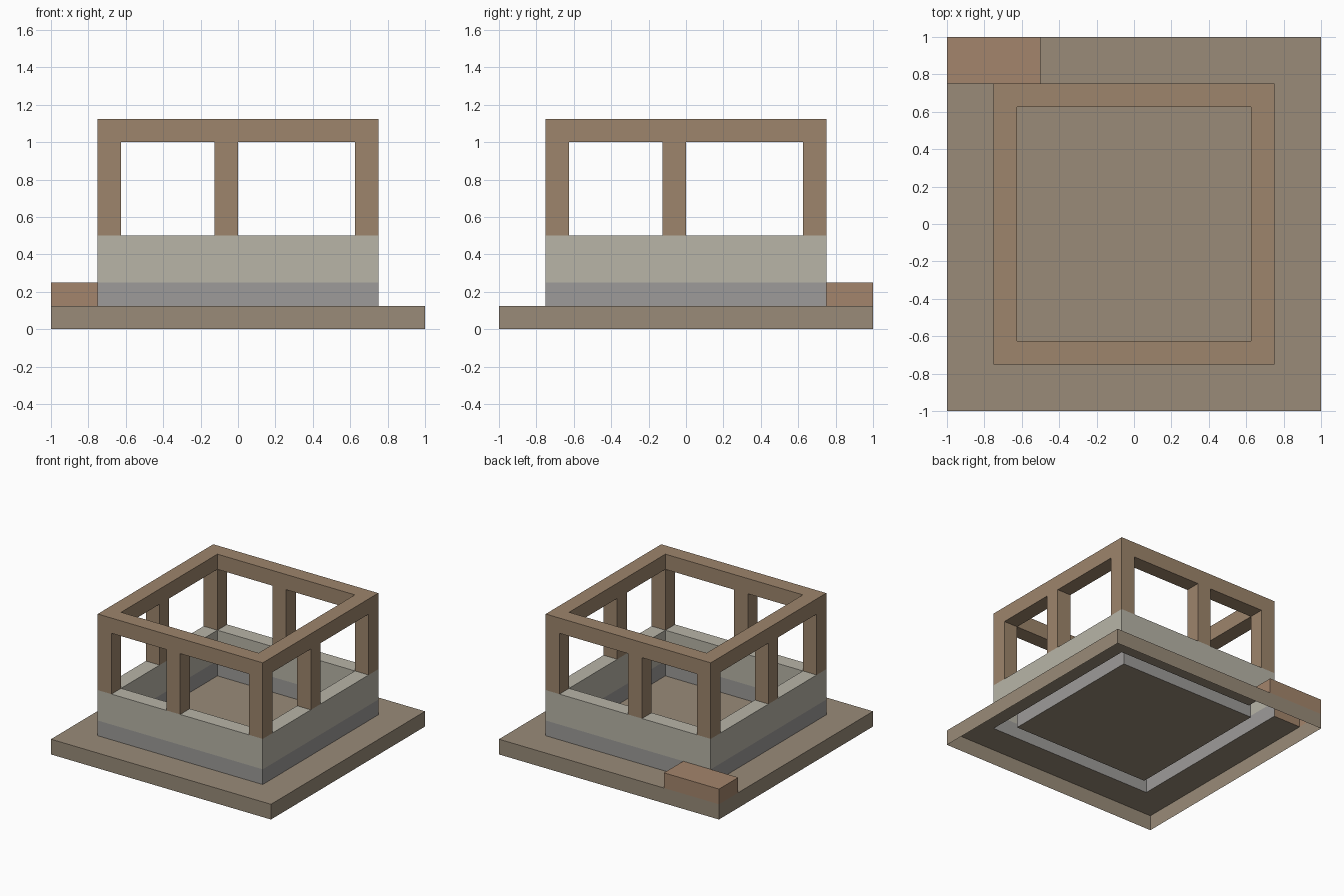
import bpy, bmesh

if "Cube" in bpy.data.objects:
    bpy.data.objects.remove(bpy.data.objects["Cube"])

O, I = 0.75, 0.625            # outer and inner half-width of the walls
FLOOR, COURSE, SILL, HEAD, TOP = 0.125, 0.25, 0.5, 1.0, 1.125
SIDES = "lrfb"                # left, right, front, back (t = top, d = down)


def box(lo, hi, faces=SIDES, flip=False):
    """Quads for the chosen faces of a box."""
    (x0, y0, z0), (x1, y1, z1) = lo, hi
    table = {
        "l": [(x0, y1, z0), (x0, y0, z0), (x0, y0, z1), (x0, y1, z1)],
        "r": [(x1, y0, z0), (x1, y1, z0), (x1, y1, z1), (x1, y0, z1)],
        "f": [(x0, y0, z0), (x1, y0, z0), (x1, y0, z1), (x0, y0, z1)],
        "b": [(x1, y1, z0), (x0, y1, z0), (x0, y1, z1), (x1, y1, z1)],
        "t": [(x0, y0, z1), (x1, y0, z1), (x1, y1, z1), (x0, y1, z1)],
        "d": [(x0, y1, z0), (x1, y1, z0), (x1, y0, z0), (x0, y0, z0)],
    }
    return [table[f][::-1] if flip else table[f] for f in faces]


def flat(x0, y0, x1, y1, z, up=True):
    return box((x0, y0, z), (x1, y1, z), "t" if up else "d")


def tube(z0, z1, outer_faces=SIDES):
    """Outer and inner skins of the square wall ring."""
    return (box((-O, -O, z0), (O, O, z1), outer_faces)
            + box((-I, -I, z0), (I, I, z1), flip=True))


def gaps(z, up):
    """Strips along the ring between the posts."""
    quads = []
    for a, b in ((-I, -0.125), (0, I)):
        for c, d in ((-O, -I), (I, O)):
            quads += flat(a, c, b, d, z, up) + flat(c, a, d, b, z, up)
    return quads


def make(name, quads, mat):
    bm = bmesh.new()
    for q in quads:
        bm.faces.new([bm.verts.new(p) for p in q])
    bmesh.ops.remove_doubles(bm, verts=bm.verts, dist=1e-5)
    me = bpy.data.meshes.new(name)
    bm.to_mesh(me)
    bm.free()
    me.materials.append(mat)
    bpy.context.collection.objects.link(bpy.data.objects.new(name, me))


def colour(name, r, g, b):
    m = bpy.data.materials.new(name)
    m.diffuse_color = (r, g, b, 1)
    m.use_nodes = True
    m.node_tree.nodes["Principled BSDF"].inputs["Base Color"].default_value = m.diffuse_color
    return m


earth = colour("earth", 0.32, 0.26, 0.19)
wood = colour("wood", 0.34, 0.235, 0.15)
clay = colour("clay", 0.37, 0.235, 0.15)
plaster = colour("plaster", 0.48, 0.46, 0.39)
stone = colour("stone", 0.34, 0.33, 0.32)

# Base slab: open underneath, and open where the walls and step stand
slab = box((-1, -1, 0), (1, 1, FLOOR))
slab += flat(-1, -1, 1, -O, FLOOR) + flat(-0.5, O, 1, 1, FLOOR)
slab += flat(-1, -O, -O, O, FLOOR) + flat(O, -O, 1, O, FLOOR)
slab += flat(-I, -I, I, I, FLOOR)
make("base_slab", slab, earth)

# Corner step, open to the slab and to the wall behind it
step = box((-1, O, FLOOR), (-0.5, 1, COURSE), "lrbt")
step += box((-1, O, FLOOR), (-O, O, COURSE), "f")
make("corner_step", step, clay)

# Hollow low walls in two courses
lower = tube(FLOOR, COURSE, "lrf")
lower += box((-0.5, O, FLOOR), (O, O, COURSE), "b")
make("lower_wall_course", lower, stone)
make("upper_wall", tube(COURSE, SILL) + gaps(SILL, True), plaster)

# Posts at the corners and near the middle of each side
edges = (-O, -0.125, I)
for i, x in enumerate(edges):
    for j, y in enumerate(edges):
        if (i, j) != (1, 1):
            make(f"post_{i}_{j}", box((x, y, SILL), (x + 0.125, y + 0.125, HEAD)), wood)

# Top beam ring
beam = tube(HEAD, TOP) + gaps(HEAD, False)
for c, d in ((-O, -I), (I, O)):
    beam += flat(-O, c, O, d, TOP) + flat(c, -I, d, I, TOP)
make("top_beam", beam, wood)
